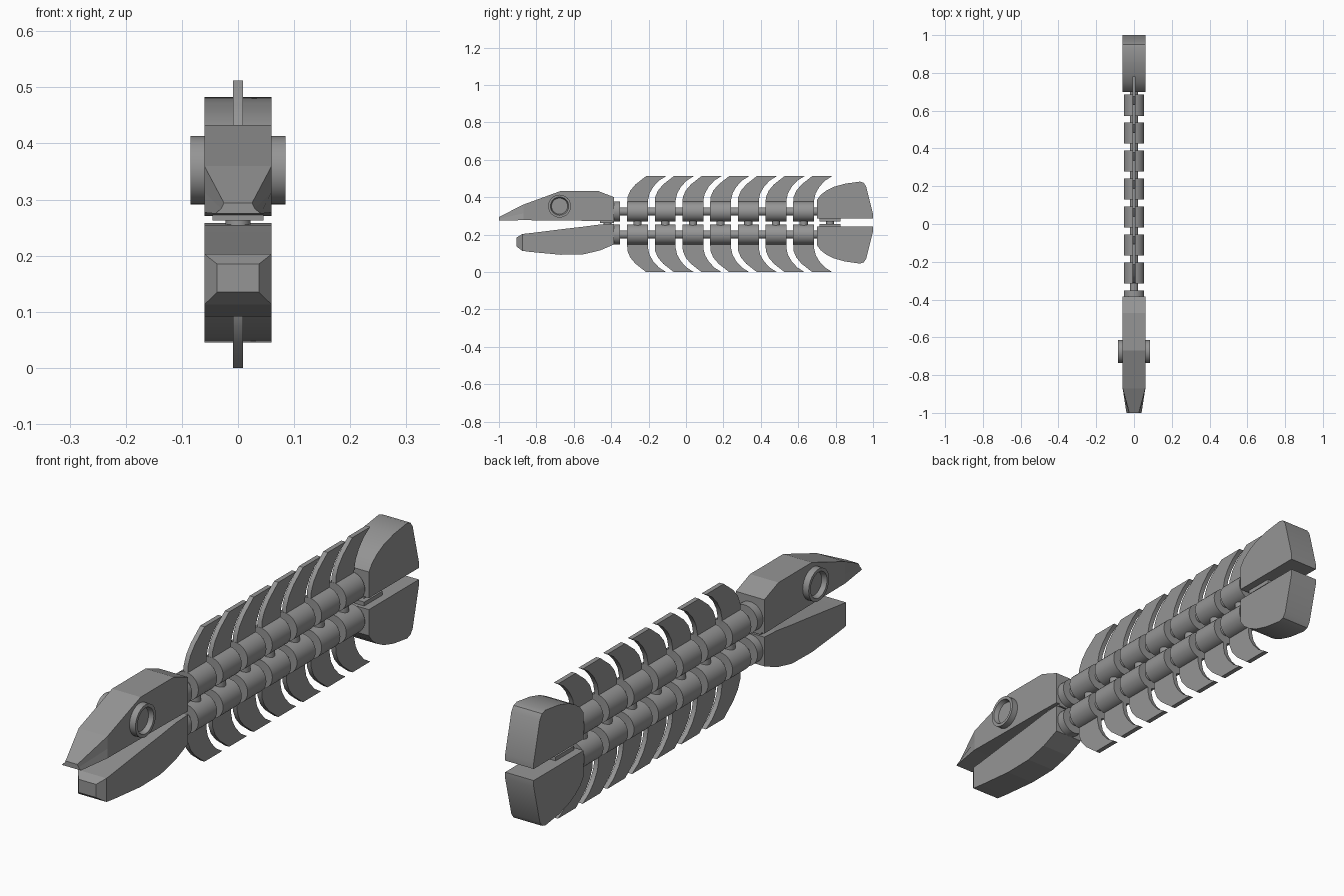
import bpy, bmesh, math
from mathutils import Matrix, Vector

if "Cube" in bpy.data.objects:
    bpy.data.objects.remove(bpy.data.objects["Cube"], do_unlink=True)

grey = bpy.data.materials.new("plain grey")
grey.use_nodes = True
colour = (0.3, 0.3, 0.3, 1)
grey.diffuse_color = colour
grey.node_tree.nodes["Principled BSDF"].inputs["Base Color"].default_value = colour


def finish(name, bm, angle=30):
    bmesh.ops.recalc_face_normals(bm, faces=bm.faces)
    mesh = bpy.data.meshes.new(name)
    bm.to_mesh(mesh)
    bm.free()
    mesh.materials.append(grey)
    ob = bpy.data.objects.new(name, mesh)
    bpy.context.collection.objects.link(ob)
    bpy.ops.object.select_all(action='DESELECT')
    ob.select_set(True)
    bpy.context.view_layer.objects.active = ob
    if angle:
        bpy.ops.object.shade_smooth_by_angle(angle=math.radians(angle))
    return ob


def extrude_profile(name, points, half_width, angle=25):
    """Side outline in (y, z), extruded across x."""
    bm = bmesh.new()
    face = bm.faces.new([bm.verts.new((-half_width, y, z)) for y, z in points])
    out = bmesh.ops.extrude_face_region(bm, geom=[face])
    verts = [v for v in out["geom"] if isinstance(v, bmesh.types.BMVert)]
    bmesh.ops.translate(bm, verts=verts, vec=(2 * half_width, 0, 0))
    return finish(name, bm, angle)


def loft(name, sections):
    """Each section is y plus (half width, z) pairs from bottom to top."""
    bm = bmesh.new()
    rings = []
    for y, pairs in sections:
        ring = [(w, y, z) for w, z in pairs] + [(-w, y, z) for w, z in reversed(pairs)]
        rings.append([bm.verts.new(p) for p in ring])
    for a, b in zip(rings, rings[1:]):
        for i in range(len(a)):
            j = (i + 1) % len(a)
            bm.faces.new((a[i], a[j], b[j], b[i]))
    bm.faces.new(rings[0])
    bm.faces.new(rings[-1])
    return finish(name, bm, 0)


def rod(name, start, end, radius, sides=32):
    start, end = Vector(start), Vector(end)
    axis = end - start
    bm = bmesh.new()
    turn = axis.to_track_quat('Z', 'Y').to_matrix().to_4x4()
    bmesh.ops.create_cone(bm, cap_ends=True, segments=sides, radius1=radius,
                          radius2=radius, depth=axis.length,
                          matrix=Matrix.Translation((start + end) / 2) @ turn)
    return finish(name, bm)


def box(name, y0, y1, z0, z1, half_width):
    return extrude_profile(name, [(y0, z0), (y1, z0), (y1, z1), (y0, z1)], half_width, 0)


W = 0.06

# Skull: tapered snout, flat crown, sloping nape
skull = [
    (-1.0, [(0.04, 0.275), (0.03, 0.284), (0.025, 0.294)]),
    (-0.87, [(W, 0.277), (W, 0.313), (W, 0.36)]),
    (-0.67, [(W, 0.275), (W, 0.34), (W, 0.433)]),
    (-0.47, [(W, 0.273), (W, 0.34), (W, 0.433)]),
    (-0.385, [(W, 0.271), (W, 0.33), (W, 0.4)]),
]
loft("skull", skull)

# Lower jaw: blunt bevelled tip and bowed underside
jaw = [(-0.905, 0.037, 0.135, 0.185), (-0.875, W, 0.113, 0.203),
       (-0.83, W, 0.107, 0.208), (-0.67, W, 0.092, 0.228),
       (-0.55, W, 0.094, 0.242), (-0.46, W, 0.115, 0.254),
       (-0.385, W, 0.147, 0.258)]
loft("lower_jaw", [(y, [(w, lo), (w, hi)]) for y, w, lo, hi in jaw])

# Eyes: short drums with a dished face
for side, label in ((1, "left"), (-1, "right")):
    bm = bmesh.new()
    bmesh.ops.create_cone(bm, cap_ends=True, segments=32, radius1=0.061,
                          radius2=0.061, depth=0.045)
    cap = max(bm.faces, key=lambda f: f.calc_center_median().z)
    bmesh.ops.inset_region(bm, faces=[cap], thickness=0.012)
    bmesh.ops.inset_region(bm, faces=[cap], thickness=0.006, depth=-0.018)
    place = Matrix.Translation((side * 0.0625, -0.676, 0.352))
    bm.transform(place @ Matrix.Rotation(side * math.pi / 2, 4, 'Y'))
    finish(label + "_eye", bm)

# Jaw hinge
box("jaw_hinge_plate", -0.46, -0.385, 0.263, 0.28, 0.045)
rod("jaw_hinge_pin", (0, -0.42, 0.24), (0, -0.42, 0.28), 0.022)

fin = [(-0.315, 0.36), (-0.313, 0.4), (-0.298, 0.435), (-0.27, 0.468),
       (-0.214, 0.512), (-0.107, 0.512), (-0.145, 0.488), (-0.175, 0.455),
       (-0.195, 0.42), (-0.203, 0.385), (-0.203, 0.36)]
tail = [(0.7, 0.286), (0.7, 0.385), (0.72, 0.412), (0.75, 0.435), (0.79, 0.455),
        (0.85, 0.472), (0.93, 0.483), (0.95, 0.477), (0.963, 0.458),
        (1.0, 0.31), (1.0, 0.286)]
PITCH = 0.148

# Twin spines with vertebrae, curved fins and tail halves
for label, z, flip_fin, flip_tail in (("upper", 0.323, None, None),
                                      ("lower", 0.2, 0.512, 0.528)):
    def mirrored(points, total, shift=0):
        return [(y + shift, total - h if total else h) for y, h in points]

    rod(label + "_spine_rod", (0, -0.4, z), (0, 0.72, z), 0.022)
    rod(label + "_neck_collar", (0, -0.39, z), (0, -0.352, z), 0.054)
    for i in range(7):
        y = -0.259 + i * PITCH
        rod(f"{label}_vertebra_{i + 1}", (0, y - 0.056, z), (0, y + 0.056, z), 0.054)
        extrude_profile(f"{label}_fin_{i + 1}", mirrored(fin, flip_fin, i * PITCH), 0.009)
    extrude_profile(label + "_tail", mirrored(tail, flip_tail), W)

# Pins joining the spines
for i in range(7):
    y = -0.259 + i * PITCH
    rod(f"link_pin_{i + 1}", (0, y, 0.24), (0, y, 0.285), 0.022)

# Tail hinge
box("upper_tail_plate", 0.715, 0.825, 0.27, 0.29, 0.03)
box("lower_tail_plate", 0.715, 0.825, 0.238, 0.257, 0.03)
rod("tail_hinge_pin", (0, 0.77, 0.24), (0, 0.77, 0.285), 0.022)
